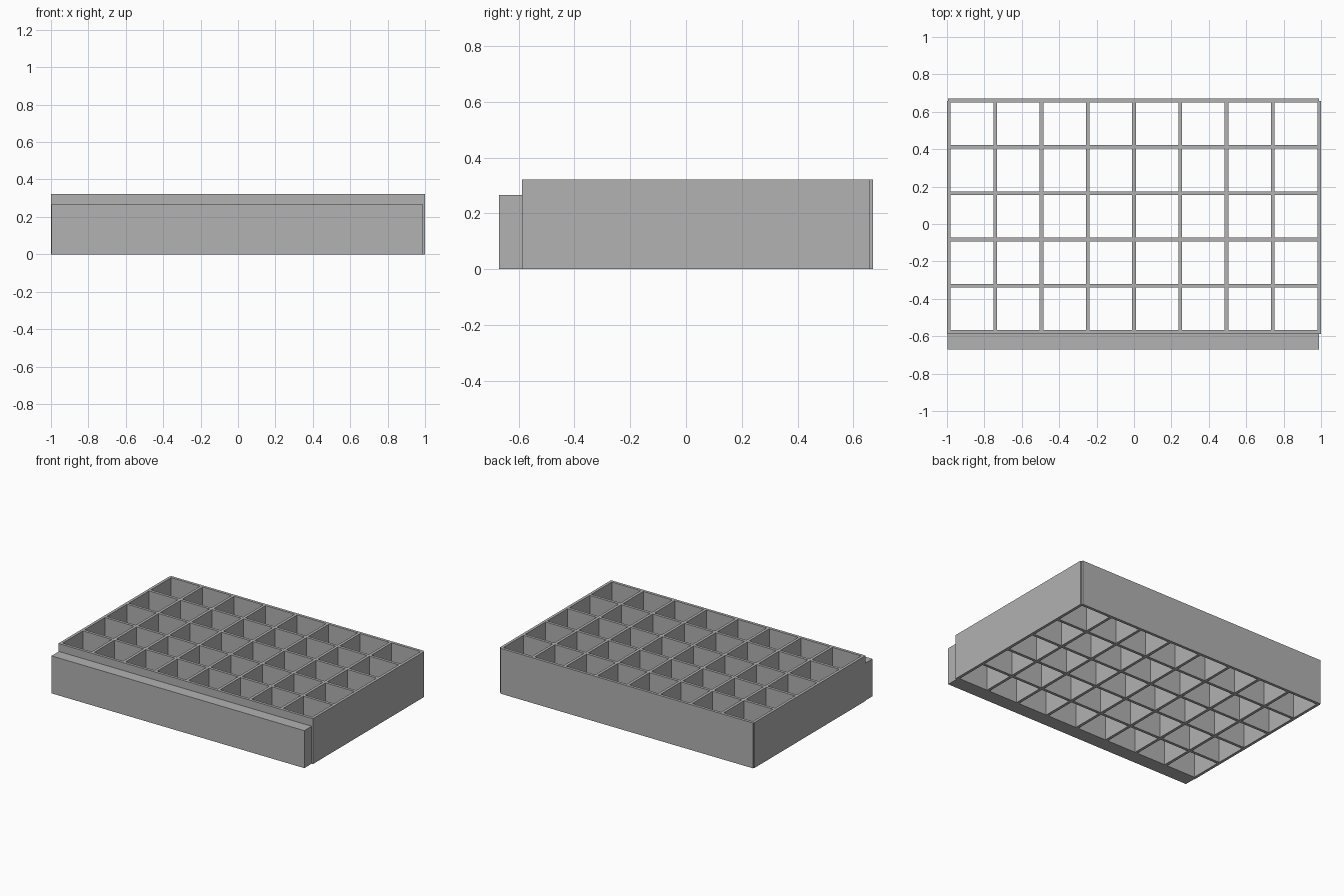
import bpy

if "Cube" in bpy.data.objects:
    bpy.data.objects.remove(bpy.data.objects["Cube"])

HEIGHT = 0.322      # tray height
WALL = 0.02         # slat thickness
PITCH = 0.2475      # compartment spacing
COLS, ROWS = 8, 5
BACK = 0.67
FRONT = BACK - ROWS * PITCH - WALL

grey = bpy.data.materials.new("light grey")
grey.diffuse_color = (0.445, 0.445, 0.445, 1)
grey.use_nodes = True
grey.node_tree.nodes["Principled BSDF"].inputs["Base Color"].default_value = grey.diffuse_color


def box(name, x0, x1, y0, y1, z1):
    """Box standing on z = 0 between the given limits."""
    bpy.ops.mesh.primitive_cube_add(
        size=1, location=((x0 + x1) / 2, (y0 + y1) / 2, z1 / 2))
    ob = bpy.context.object
    ob.name = name
    ob.scale = (x1 - x0, y1 - y0, z1)
    bpy.ops.object.transform_apply(location=False, rotation=False, scale=True)
    ob.data.materials.append(grey)
    return ob


# Side walls and the dividers running front to back
for i in range(COLS + 1):
    x = -1 + i * PITCH
    name = "side_wall" if i in (0, COLS) else "lengthwise_divider"
    box(name, x, x + WALL, FRONT, BACK - 0.012, HEIGHT)

# Front and back walls and the dividers running side to side
for j in range(ROWS + 1):
    y = BACK - j * PITCH
    name = {0: "back_wall", ROWS: "front_wall"}.get(j, "crosswise_divider")
    box(name, -0.995, 0.99, y - WALL, y, HEIGHT)

# Solid lower ledge along the front
box("front_ledge", -0.996, 0.99, -0.67, FRONT, 0.266)
